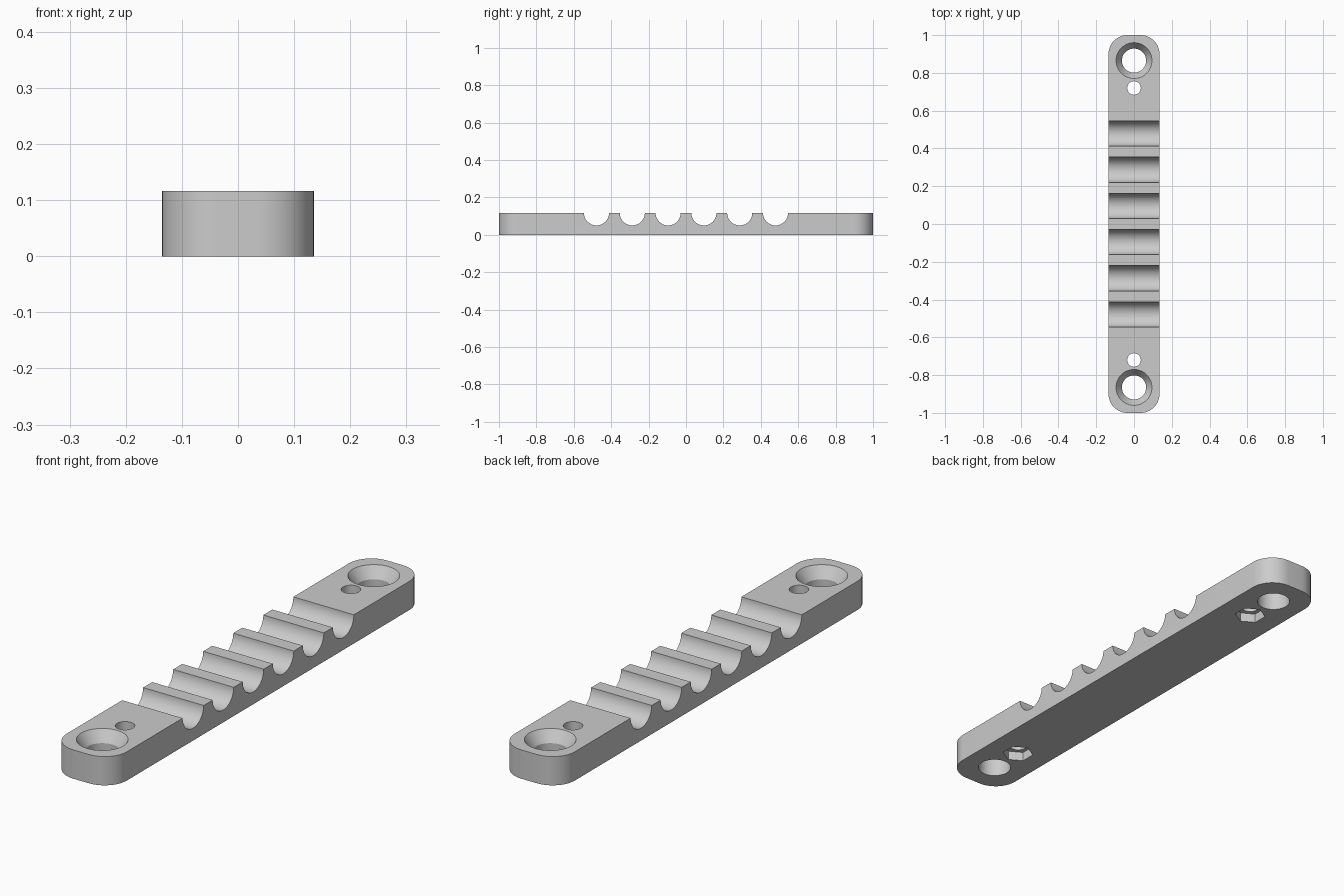
import bpy
import bmesh
import math
from mathutils import Matrix

if "Cube" in bpy.data.objects:
    bpy.data.objects.remove(bpy.data.objects["Cube"])

HALF_W, HEIGHT, CORNER = 0.135, 0.116, 0.1
GROOVE_R, GROOVE_STEP, GROOVE_COUNT = 0.067, 0.1915, 6
SCREW_Y, NUT_Y = 0.865, 0.72
SINK_DEPTH, NUT_DEPTH = 0.045, 0.038

grey = bpy.data.materials.new("light grey plastic")
grey.use_nodes = True
colour = (0.6, 0.6, 0.6, 1)
grey.diffuse_color = colour
grey.node_tree.nodes["Principled BSDF"].inputs["Base Color"].default_value = colour


def make_object(name, bm):
    bmesh.ops.recalc_face_normals(bm, faces=bm.faces)
    mesh = bpy.data.meshes.new(name)
    bm.to_mesh(mesh)
    bm.free()
    mesh.materials.append(grey)
    obj = bpy.data.objects.new(name, mesh)
    bpy.context.collection.objects.link(obj)
    return obj


def lathe_cutter(name, y, rings, sides=48, turn=0.0):
    """Closed upright solid through (radius, z) rings."""
    bm = bmesh.new()
    loops = []
    for r, z in rings:
        angles = [turn + 2 * math.pi * i / sides for i in range(sides)]
        loops.append([bm.verts.new((r * math.cos(a), y + r * math.sin(a), z)) for a in angles])
    for low, high in zip(loops, loops[1:]):
        for i in range(sides):
            j = (i + 1) % sides
            bm.faces.new((low[i], low[j], high[j], high[i]))
    bm.faces.new(loops[0])
    bm.faces.new(loops[-1])
    return make_object(name, bm)


def groove_cutter(y):
    """Cylinder lying across the bar, centred on the top face."""
    bm = bmesh.new()
    place = Matrix.Translation((0, y, HEIGHT + 0.001)) @ Matrix.Rotation(math.pi / 2, 4, "Y")
    bmesh.ops.create_cone(bm, cap_ends=True, segments=64, radius1=GROOVE_R,
                          radius2=GROOVE_R, depth=HALF_W * 3, matrix=place)
    return make_object("groove_cutter", bm)


# Bar with rounded vertical corners
bm = bmesh.new()
bmesh.ops.create_cube(bm, size=1, matrix=Matrix.Translation((0, 0, HEIGHT / 2))
                      @ Matrix.Diagonal((HALF_W * 2, 2, HEIGHT, 1)))
upright = [e for e in bm.edges if abs(e.verts[0].co.z - e.verts[1].co.z) > 0.01]
bmesh.ops.bevel(bm, geom=upright, offset=CORNER, segments=12, profile=0.5, affect="EDGES")
bar = make_object("cable_rest_bar", bm)

# Row of cable grooves
cutters = [groove_cutter((i - (GROOVE_COUNT - 1) / 2) * GROOVE_STEP) for i in range(GROOVE_COUNT)]

# Countersunk screw holes, pilot holes and hexagonal nut pockets at both ends
for side in (-1, 1):
    cutters.append(lathe_cutter("screw_hole_cutter", side * SCREW_Y, [
        (0.064, -0.05), (0.064, HEIGHT - SINK_DEPTH), (0.095, HEIGHT), (0.095, HEIGHT + 0.05)]))
    cutters.append(lathe_cutter("pilot_hole_cutter", side * NUT_Y,
                                [(0.036, -0.05), (0.036, HEIGHT + 0.05)], 32))
    cutters.append(lathe_cutter("nut_pocket_cutter", side * NUT_Y,
                                [(0.06, -0.05), (0.06, NUT_DEPTH)], 6, math.pi / 2))

# Cut, then drop the cutters
bpy.context.view_layer.objects.active = bar
for cutter in cutters:
    cutter.hide_render = True
    mod = bar.modifiers.new("cut", "BOOLEAN")
    mod.object = cutter
    mod.operation = "DIFFERENCE"
    mod.solver = "EXACT"
    bpy.ops.object.modifier_apply(modifier=mod.name)
    bpy.data.objects.remove(cutter)

bpy.ops.object.select_all(action="DESELECT")
bar.select_set(True)
bpy.ops.object.shade_smooth_by_angle(angle=math.radians(30))
